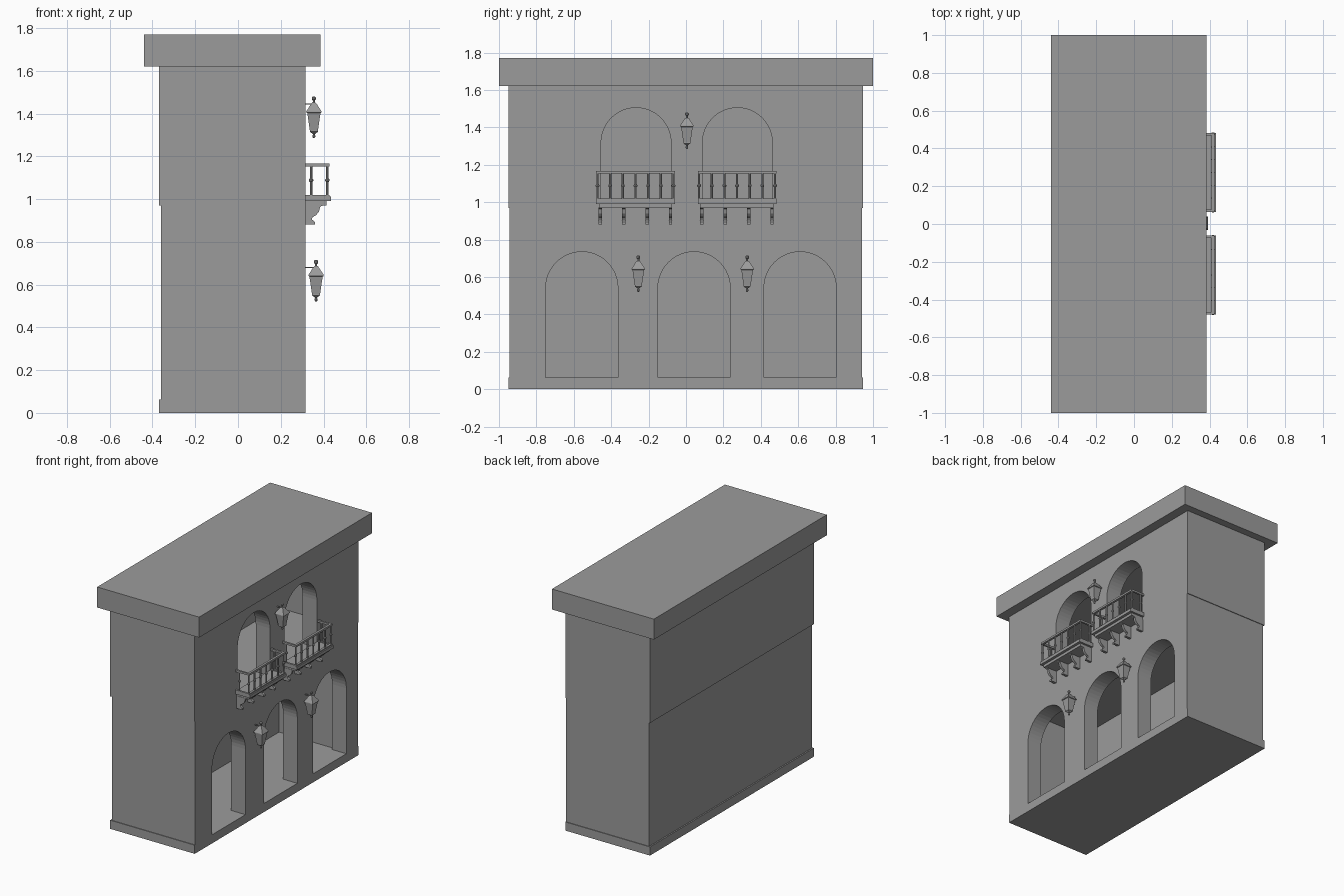
import bpy, bmesh, math
from mathutils import Matrix, Vector

old = bpy.data.objects.get("Cube")
if old:
    bpy.data.objects.remove(old, do_unlink=True)

stone = bpy.data.materials.new("grey_stone")
stone.use_nodes = True
GREY = (0.33, 0.33, 0.33, 1)
stone.diffuse_color = GREY
stone.node_tree.nodes["Principled BSDF"].inputs["Base Color"].default_value = GREY

WALL_X = 0.315      # outer face of the arcade wall
THICK = 0.115       # wall thickness


def finish(bm, name):
    bmesh.ops.recalc_face_normals(bm, faces=bm.faces)
    mesh = bpy.data.meshes.new(name)
    bm.to_mesh(mesh)
    bm.free()
    mesh.materials.append(stone)
    obj = bpy.data.objects.new(name, mesh)
    bpy.context.collection.objects.link(obj)
    return obj


def add_box(bm, x, y, z):
    """Box from three (low, high) ranges."""
    ranges = (x, y, z)
    centre = Vector([(a + b) / 2 for a, b in ranges])
    size = [b - a for a, b in ranges]
    bmesh.ops.create_cube(bm, size=1, matrix=Matrix.Translation(centre) @ Matrix.Diagonal((*size, 1)))


def box(name, x, y, z):
    bm = bmesh.new()
    add_box(bm, x, y, z)
    return finish(bm, name)


def add_prism(bm, outline, axis, low, high):
    """Extrude a closed outline of 2D points along the x or y axis."""
    def place(p, d):
        return (d, p[0], p[1]) if axis == "x" else (p[0], d, p[1])
    face = bm.faces.new([bm.verts.new(place(p, low)) for p in outline])
    new = bmesh.ops.extrude_face_region(bm, geom=[face])["geom"]
    shift = Vector(place((0, 0), high - low))
    bmesh.ops.translate(bm, vec=shift, verts=[v for v in new if isinstance(v, bmesh.types.BMVert)])


def add_turned(bm, x, y, profile, sides, turn=0):
    """Stack rings of (radius, height) around a vertical axis."""
    rings = []
    for r, z in profile:
        angles = [turn + math.tau * i / sides for i in range(sides)]
        rings.append([bm.verts.new((x + r * math.cos(a), y + r * math.sin(a), z)) for a in angles])
    for low, high in zip(rings, rings[1:]):
        for i in range(sides):
            j = (i + 1) % sides
            bm.faces.new((low[i], low[j], high[j], high[i]))
    bm.faces.new(rings[0])
    bm.faces.new(rings[-1])


def carve(obj, cutters):
    """Subtract the cutters, bake the result and drop them."""
    for cutter in cutters:
        cutter.hide_render = True
        mod = obj.modifiers.new("cut", "BOOLEAN")
        mod.operation, mod.solver, mod.object = "DIFFERENCE", "EXACT", cutter
    bpy.context.view_layer.update()
    baked = obj.evaluated_get(bpy.context.evaluated_depsgraph_get())
    mesh = bpy.data.meshes.new_from_object(baked)
    obj.modifiers.clear()
    obj.data = mesh
    for cutter in cutters:
        bpy.data.objects.remove(cutter, do_unlink=True)


def arch_cutter(centre, half, bottom, top):
    spring = top - half
    outline = [(centre - half, bottom), (centre + half, bottom)]
    for i in range(25):
        a = math.pi * i / 24
        outline.append((centre + half * math.cos(a), spring + half * math.sin(a)))
    bm = bmesh.new()
    add_prism(bm, outline, "x", WALL_X - THICK - 0.05, WALL_X + 0.1)
    return finish(bm, "arch_cutter")


def storey(name, back, y, z, ceiling, arches, half, arch_top):
    """Hollow storey, open below onto the floor under it, with arched openings."""
    body = box(name, (back, WALL_X), y, z)
    floor = z[0] - 0.02
    room = box("room_cutter", (back + THICK, WALL_X - THICK), (y[0] + THICK, y[1] - THICK), (floor, ceiling))
    carve(body, [room] + [arch_cutter(c, half, floor, arch_top) for c in arches])


# Building body
box("plinth", (-0.37, WALL_X), (-0.95, 0.945), (0, 0.063))
storey("lower_storey", -0.36, (-0.945, 0.94), (0.063, 0.97), 0.84,
       (-0.557, 0.043, 0.61), 0.193, 0.735)
storey("upper_storey", -0.37, (-0.95, 0.945), (0.97, 1.62), 1.51,
       (-0.267, 0.275), 0.187, 1.505)
box("roof_slab", (-0.44, 0.385), (-1, 1), (1.62, 1.77))


def balcony(label, centre):
    half = 0.21
    # Stepped floor slab
    bm = bmesh.new()
    add_box(bm, (WALL_X, 0.435), (centre - half, centre + half), (0.99, 1.012))
    add_box(bm, (WALL_X, 0.415), (centre - half + 0.015, centre + half - 0.015), (0.97, 0.99))
    finish(bm, label + "_balcony_floor")

    # Handrail and foot rail around three sides
    bm = bmesh.new()
    for z in ((1.012, 1.02), (1.153, 1.167)):
        add_box(bm, (0.41, 0.427), (centre - half, centre + half), z)
        for s in (-1, 1):
            edge = centre + s * (half - 0.007)
            add_box(bm, (WALL_X, 0.41), (edge - 0.007, edge + 0.007), z)
    finish(bm, label + "_balcony_rails")

    # Balusters with a collar at mid height
    bm = bmesh.new()
    reach = half - 0.007
    spots = [(0.418, centre + reach * i / 3) for i in range(-3, 4)]
    spots += [(0.342, centre + s * reach) for s in (-1, 1)]
    post = [(0.006, 1.012), (0.006, 1.08), (0.01, 1.085), (0.01, 1.092), (0.006, 1.097), (0.006, 1.155)]
    for x, y in spots:
        add_turned(bm, x, y, post, 8)
    finish(bm, label + "_balcony_balusters")

    # Scrolled brackets
    bm = bmesh.new()
    scroll = [(WALL_X, 0.972), (0.405, 0.972), (0.385, 0.965), (0.378, 0.94), (0.365, 0.925),
              (0.348, 0.915), (0.345, 0.905), (0.36, 0.893), (0.36, 0.88), (WALL_X, 0.88)]
    for i in range(4):
        y = centre - 0.188 + 0.125 * i
        add_prism(bm, scroll, "y", y - 0.009, y + 0.009)
    finish(bm, label + "_balcony_brackets")


balcony("right", -0.27)
balcony("left", 0.273)


def lantern(label, x, y, base):
    bm = bmesh.new()
    root = math.sqrt(2)
    # Square tapered body, cap and foot
    body = [(0.006, 0.02), (0.019, 0.03), (0.019, 0.036), (0.031, 0.118), (0.036, 0.12),
            (0.036, 0.125), (0.012, 0.162), (0.008, 0.166)]
    add_turned(bm, x, y, [(r * root, base + z) for r, z in body], 4, math.pi / 4)
    # Finials above and below
    top = [(0.006, 0.16), (0.005, 0.176), (0.01, 0.182), (0.01, 0.19), (0.004, 0.196)]
    foot = [(0.002, 0), (0.007, 0.006), (0.007, 0.012), (0.004, 0.018), (0.008, 0.024)]
    for profile in (top, foot):
        add_turned(bm, x, y, [(r, base + z) for r, z in profile], 8)
    # Wall arm
    add_box(bm, (WALL_X, x), (y - 0.003, y + 0.003), (base + 0.157, base + 0.163))
    finish(bm, label + "_lantern")


lantern("upper", 0.355, 0.005, 1.285)
lantern("lower_right", 0.365, -0.255, 0.52)
lantern("lower_left", 0.365, 0.327, 0.52)
